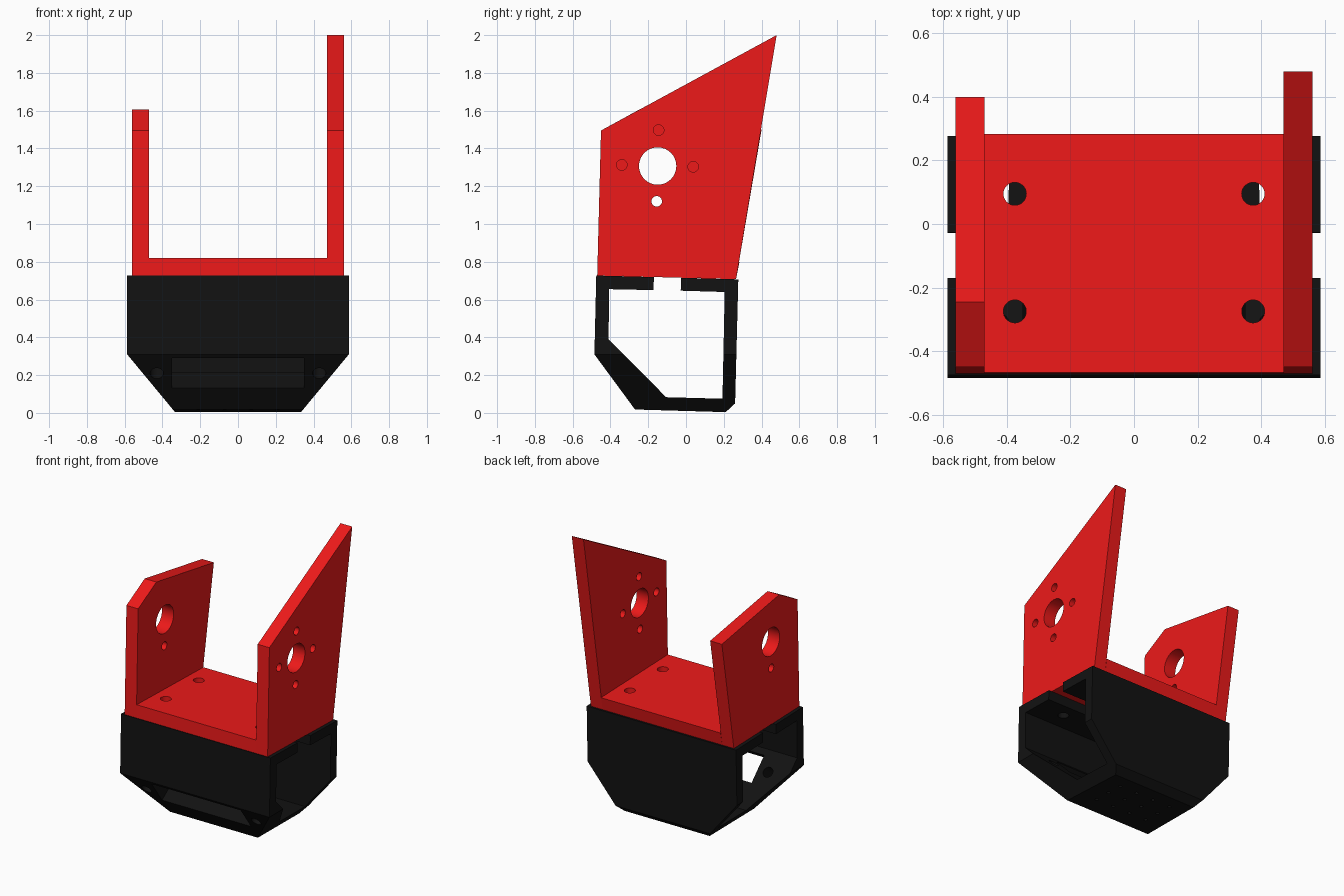
import bpy, bmesh, math
from mathutils import Matrix, Vector

if "Cube" in bpy.data.objects:
    bpy.data.objects.remove(bpy.data.objects["Cube"])


def material(name, color):
    m = bpy.data.materials.new(name)
    m.diffuse_color = color
    m.use_nodes = True
    m.node_tree.nodes["Principled BSDF"].inputs["Base Color"].default_value = m.diffuse_color
    return m


RED = material("red", (0.85, 0.01, 0.01, 1))
BLACK = material("black", (0.006, 0.006, 0.006, 1))


def make_object(name, bm, mat=None):
    bmesh.ops.recalc_face_normals(bm, faces=bm.faces)
    me = bpy.data.meshes.new(name)
    bm.to_mesh(me)
    bm.free()
    ob = bpy.data.objects.new(name, me)
    bpy.context.collection.objects.link(ob)
    if mat:
        me.materials.append(mat)
    return ob


def prism(name, pts, a, b, axis, mat=None):
    """Extrude a profile from a to b: (y,z) points along x, or (x,z) points along y."""
    bm = bmesh.new()
    place = (lambda p: (a, *p)) if axis == 'X' else (lambda p: (p[0], a, p[1]))
    face = bm.faces.new([bm.verts.new(place(p)) for p in pts])
    ext = bmesh.ops.extrude_face_region(bm, geom=[face])['geom']
    move = Vector((b - a, 0, 0)) if axis == 'X' else Vector((0, b - a, 0))
    bmesh.ops.translate(bm, vec=move, verts=[v for v in ext if isinstance(v, bmesh.types.BMVert)])
    return make_object(name, bm, mat)


def drill(bm, loc, r, depth, rot=Matrix()):
    bmesh.ops.create_cone(bm, cap_ends=True, segments=32, radius1=r, radius2=r,
                          depth=depth, matrix=Matrix.Translation(loc) @ rot)


def boolean(ob, cutter, op='DIFFERENCE'):
    cutter.hide_render = True
    mod = ob.modifiers.new("cut", 'BOOLEAN')
    mod.operation, mod.object, mod.solver = op, cutter, 'EXACT'
    bpy.context.view_layer.objects.active = ob
    bpy.ops.object.modifier_apply(modifier=mod.name)
    bpy.data.objects.remove(cutter)


# Side arms: tall pointed right arm, short clipped left arm
right_arm = prism("right_arm", [(-.47, .727), (-.45, 1.495), (.48, 2.0), (.265, .708)],
                  .47, .562, 'X', RED)
left_arm = prism("left_arm", [(-.47, .727), (-.45, 1.495), (-.245, 1.607), (.40, 1.50), (.265, .708)],
                 -.562, -.47, 'X', RED)
along_x = Matrix.Rotation(math.pi / 2, 4, 'Y')
lower = [(-.155, 1.12)]
others = [(-.145, 1.497), (-.34, 1.313), (.038, 1.303)]
for arm, x, small in ((right_arm, .516, lower + others), (left_arm, -.516, lower)):
    bm = bmesh.new()
    drill(bm, (x, -.15, 1.307), .099, .3, along_x)
    for y, z in small:
        drill(bm, (x, y, z), .028, .3, along_x)
    boolean(arm, make_object("arm_cutter", bm))

# Bracket base plate between the arms
base = prism("bracket_base", [(-.47, .727), (-.467, .82), (.283, .80), (.265, .708)],
             -.47, .47, 'X', RED)

# Black housing: open-sided ring with a slot along its top
ring = [(-.475, .727), (-.17, .719), (-.172, .65), (-.407, .655), (-.41, .39), (-.105, .083),
        (.193, .075), (.205, .64), (-.028, .647), (-.026, .715), (.277, .707),
        (.26, .05), (.21, .004), (-.27, .018), (-.485, .31)]
housing = prism("housing", ring, -.65, .65, 'X', BLACK)
outline = [(-.587, .9), (-.587, .31), (-.33, 0), (-.33, -.1), (.33, -.1), (.33, 0), (.587, .31), (.587, .9)]
boolean(housing, prism("outline_cutter", outline, -.8, .8, 'Y'), 'INTERSECT')

# Screw holes through the base plate and the housing flanges
for target in (base, housing):
    bm = bmesh.new()
    for x in (-.375, .375):
        for y in (-.275, .095):
            drill(bm, (x, y, .73), .036, .3)
    boolean(target, make_object("screw_cutter", bm))

# Window and side holes in the sloping front, small hole grid in the floor
tilt = Matrix.Rotation(-.94, 4, 'X')
bm = bmesh.new()
bmesh.ops.create_cube(bm, size=1, matrix=Matrix.Translation((0, -.412, .21)) @ tilt
                      @ Matrix.Diagonal((.7, .198, .4, 1)))
for x in (-.43, .43):
    drill(bm, (x, -.41, .21), .035, .4, tilt)
for i in range(4):
    for j in range(3):
        drill(bm, (-.21 + .14 * i, -.13 + .12 * j, .04), .012, .2)
boolean(housing, make_object("housing_cutter", bm))

for ob in bpy.data.objects:
    bpy.ops.object.select_all(action='DESELECT')
    ob.select_set(True)
    bpy.context.view_layer.objects.active = ob
    bpy.ops.object.shade_smooth_by_angle(angle=math.radians(25))
